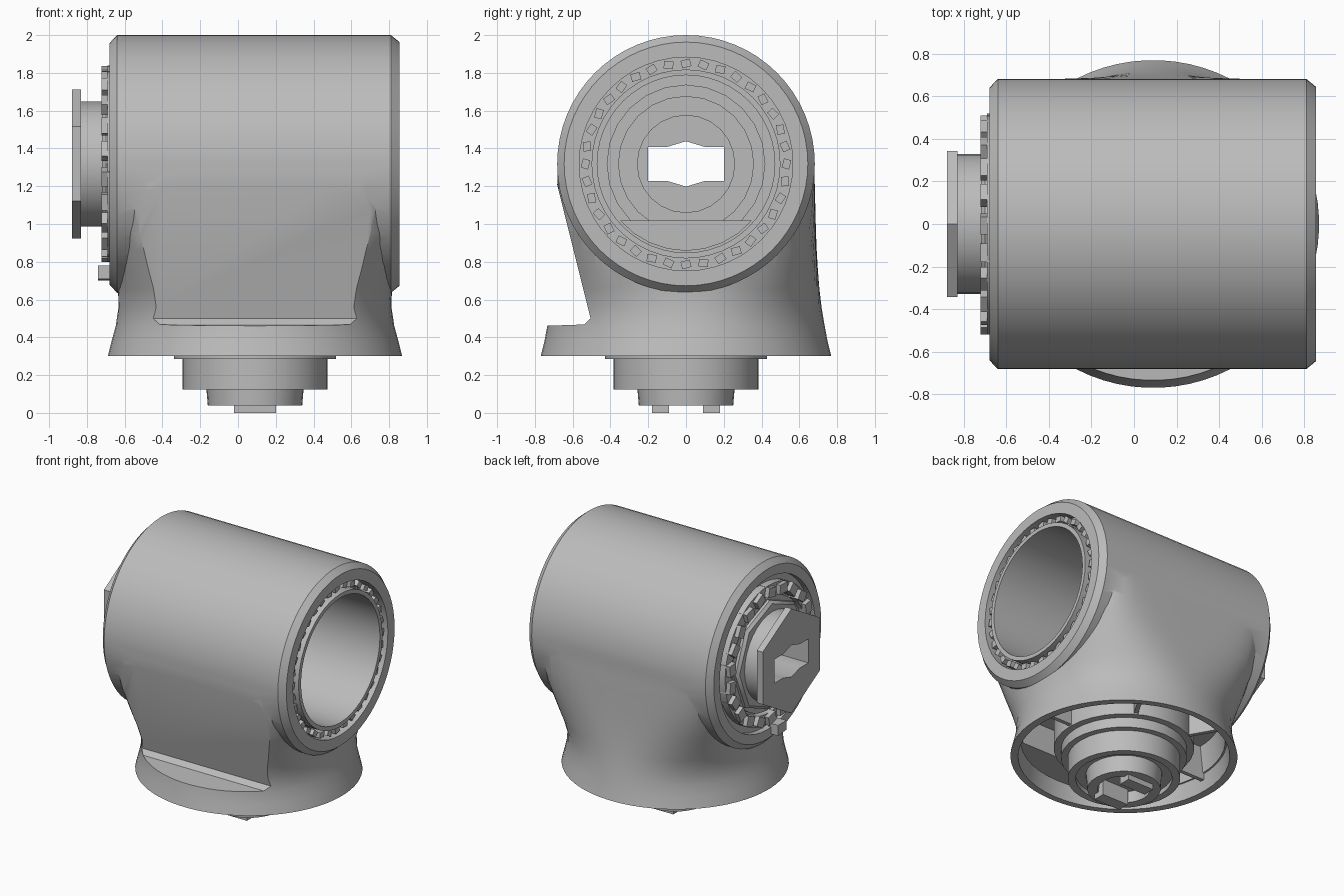
import bpy, bmesh, math
from mathutils import Matrix

if "Cube" in bpy.data.objects:
    bpy.data.objects.remove(bpy.data.objects["Cube"])

grey = bpy.data.materials.new("plain grey")
grey.use_nodes = True
grey.diffuse_color = (0.5, 0.5, 0.5, 1)
grey.node_tree.nodes["Principled BSDF"].inputs["Base Color"].default_value = (0.5, 0.5, 0.5, 1)

AXIS_Z = 1.318  # height of the horizontal barrel axis
BASE_X = 0.09   # centre of the vertical neck


def finish(name, bm):
    bmesh.ops.recalc_face_normals(bm, faces=bm.faces)
    mesh = bpy.data.meshes.new(name)
    bm.to_mesh(mesh)
    bm.free()
    mesh.materials.append(grey)
    ob = bpy.data.objects.new(name, mesh)
    bpy.context.collection.objects.link(ob)
    return ob


def skin(name, loops, ring=False):
    """Join equal loops of points into a closed solid."""
    bm = bmesh.new()
    loops = [[bm.verts.new(p) for p in loop] for loop in loops]
    pairs = list(zip(loops, loops[1:]))
    if ring:
        pairs.append((loops[-1], loops[0]))
    else:
        bm.faces.new(loops[0])
        bm.faces.new(loops[-1])
    for p, q in pairs:
        for i in range(len(p)):
            j = (i + 1) % len(p)
            bm.faces.new((p[i], p[j], q[j], q[i]))
    return finish(name, bm)


def lathe(name, profile, along="x", n=48, ring=False):
    """Turn (radius, position) points about the barrel or the neck axis."""
    loops = []
    for r, h in profile:
        sc = [(r * math.sin(math.tau * i / n), r * math.cos(math.tau * i / n)) for i in range(n)]
        loops.append([(h, s, AXIS_Z + c) if along == "x" else (BASE_X + s, c, h) for s, c in sc])
    return skin(name, loops, ring)


def tube(name, r0, r1, h0, h1):
    return lathe(name, [(r0, h0), (r1, h0), (r1, h1), (r0, h1)], ring=True)


def prism(name, outline, x0, x1):
    """Extrude a (y, z) outline along x."""
    return skin(name, [[(x, y, z) for y, z in outline] for x in (x0, x1)])


def rounded(z, half_x, half_y, power, n=72):
    """Loop that goes from a circle to a rounded rectangle as power grows."""
    loop = []
    for i in range(n):
        a = math.tau * (i + 0.5) / n
        c, s = math.cos(a), math.sin(a)
        k = (abs(c) ** power + abs(s) ** power) ** (-1 / power)
        loop.append((BASE_X + half_x * c * k, half_y * s * k, z))
    return loop


def blocks(name, count, radius, x, size):
    """Ring of small blocks about the barrel axis."""
    bm = bmesh.new()
    for i in range(count):
        m = (Matrix.Translation((x, 0, AXIS_Z)) @ Matrix.Rotation(math.tau * i / count, 4, "X")
             @ Matrix.Translation((0, 0, radius)) @ Matrix.Rotation(0.25 * (-1) ** i, 4, "X")
             @ Matrix.Diagonal((*size, 1)))
        bmesh.ops.create_cube(bm, size=1, matrix=m)
    return finish(name, bm)


def boolean(ob, other, op="DIFFERENCE", keep=False):
    mod = ob.modifiers.new("cut", "BOOLEAN")
    mod.operation, mod.object, mod.solver = op, other, "EXACT"
    bpy.context.view_layer.objects.active = ob
    bpy.ops.object.modifier_apply(modifier=mod.name)
    if not keep:
        bpy.data.objects.remove(other)


# Neck swelling from a round foot to the full width of the barrel
levels = [(0.3, 0.78, 0.77, 2), (0.38, 0.76, 0.75, 2), (0.46, 0.738, 0.735, 2.02),
          (0.56, 0.723, 0.718, 2.15), (0.66, 0.725, 0.706, 2.5), (0.76, 0.735, 0.698, 3),
          (0.86, 0.74, 0.692, 3.7), (0.96, 0.745, 0.688, 4.8), (1.08, 0.745, 0.685, 6.5),
          (1.2, 0.745, 0.682, 9), (1.3, 0.745, 0.679, 11)]
neck = skin("neck", [rounded(*level) for level in levels])

# Sloping flat and ledge on the front
boolean(neck, prism("front_cut", [(-0.505, 0.5), (-0.54, 0.468), (-1, 0.452), (-1, 1.4), (-0.69, 1.24)],
                    -1, 1))

# Barrel joined to the neck
body = lathe("body", [(0.64, -0.68), (0.682, -0.64), (0.682, 0.81), (0.645, 0.855)], n=64)
boolean(body, neck, "UNION")

# Bore, end grooves and hollow underside
boolean(body, lathe("bore", [(0.47, -0.6), (0.47, 1)]))
boolean(body, tube("bearing_groove", 0.5, 0.565, 0.76, 1))
boolean(body, tube("tooth_groove", 0.42, 0.57, -0.8, -0.635))
boolean(body, lathe("rim_recess", [(0.74, 0.2), (0.705, 0.42)], "z"))
well = lathe("well", [(0.695, 0.4), (0.67, 0.62)], "z")
boolean(well, prism("well_limit", [(-0.46, 0.3), (-1, 0.3), (-1, 0.7), (-0.46, 0.7)], -1, 1))
boolean(body, well)

# Hub on the right end: plate, neck and six-sided flange
hub = [
    lathe("hub_plate", [(0.41, -0.62), (0.41, -0.7), (0.39, -0.72)], n=8),
    lathe("hub_neck", [(0.33, -0.65), (0.33, -0.84)], n=32),
    lathe("hub_flange", [(0.395, -0.83), (0.395, -0.88)], n=6),
    lathe("inner_step", [(0.42, -0.61), (0.42, -0.57), (0.36, -0.57), (0.36, -0.53),
                         (0.26, -0.53), (0.26, -0.5)], n=24),
]

# Keyed opening through the hub
quarter = [(0.2, 0.09), (0.1, 0.09), (0, 0.12)]
top = quarter + [(-y, z) for y, z in quarter[1::-1]]
outline = [(y, AXIS_Z + z) for y, z in top + [(-y, -z) for y, z in top]]
opening = prism("opening", outline, -1, -0.3)
for part in hub + [body]:
    boolean(part, opening, keep=True)
bpy.data.objects.remove(opening)

# Tooth ring, stop tooth and bearing pieces
tube("tooth_ring", 0.44, 0.52, -0.69, -0.62)
blocks("hub_teeth", 22, 0.475, -0.68, (0.085, 0.085, 0.07))
prism("stop_tooth", [(-0.14, 0.71), (-0.04, 0.7), (-0.04, 0.78), (-0.14, 0.78)], -0.74, -0.66)
blocks("bearing_pieces", 36, 0.532, 0.79, (0.08, 0.05, 0.04))

# Flat floor in the bore
floor = [(0.46 * math.sin(a), AXIS_Z + 0.46 * math.cos(a))
         for a in (math.pi + 0.86 * (k / 4 - 1) for k in range(9))]
prism("bore_floor", floor, -0.6, 0.1)

# Stepped boss under the neck
lathe("boss", [(0.48, 0.64), (0.48, 0.36), (0.43, 0.36), (0.43, 0.285), (0.385, 0.285),
               (0.385, 0.125), (0.33, 0.125), (0.33, 0.16), (0.26, 0.16), (0.25, 0.04),
               (0.18, 0.04), (0.17, 0.12)], "z", 32)
for side, y in (("front", -0.135), ("back", 0.135)):
    prism(f"boss_lug_{side}", [(y - 0.045, 0), (y + 0.045, 0), (y + 0.045, 0.13), (y - 0.045, 0.13)],
          -0.02, 0.2)

# Thin ribs between boss and rim
for i, angle in enumerate((0, 60, 120, 180)):
    bm = bmesh.new()
    m = (Matrix.Translation((BASE_X, 0, 0.5)) @ Matrix.Rotation(math.radians(angle), 4, "Z")
         @ Matrix.Translation((0.57, 0, 0)) @ Matrix.Diagonal((0.26, 0.03, 0.26, 1)))
    bmesh.ops.create_cube(bm, size=1, matrix=m)
    finish(f"rib_{i + 1}", bm)

# Smooth round surfaces, keep edges sharp
bpy.ops.object.select_all(action="DESELECT")
for ob in bpy.context.collection.objects:
    if ob.type == "MESH" and grey.name in ob.data.materials:
        ob.select_set(True)
        bpy.context.view_layer.objects.active = ob
bpy.ops.object.shade_smooth_by_angle(angle=math.radians(35))
